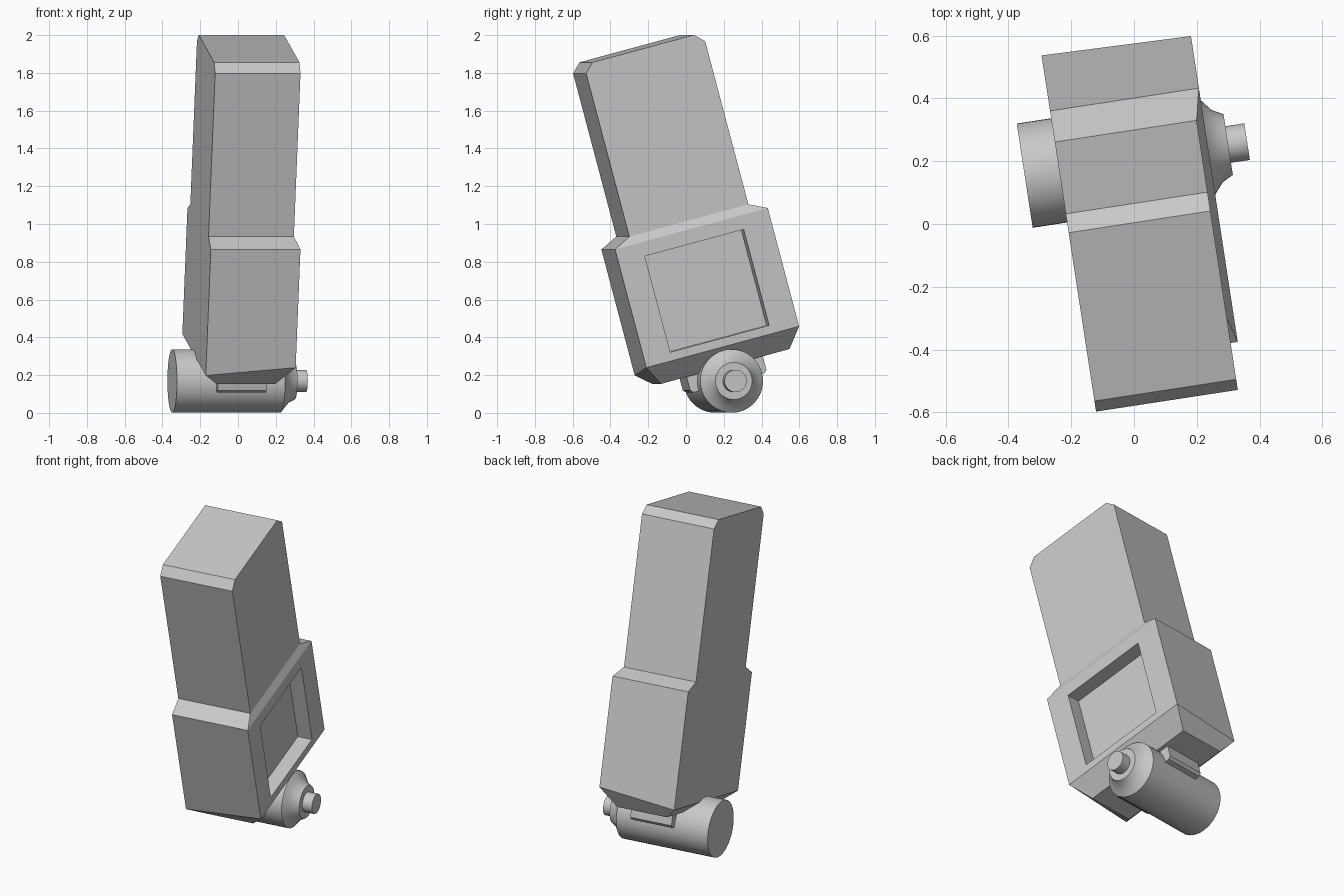
import bpy, bmesh, math
from mathutils import Matrix

if "Cube" in bpy.data.objects:
    bpy.data.objects.remove(bpy.data.objects["Cube"])

# Whole model leans forward and is turned slightly about the vertical
POSE = Matrix.Rotation(math.radians(8.7), 4, 'Z') @ Matrix.Rotation(math.radians(15), 4, 'X')

grey = bpy.data.materials.new("plain_grey")
grey.diffuse_color = (0.58, 0.58, 0.58, 1)
grey.use_nodes = True
grey.node_tree.nodes["Principled BSDF"].inputs["Base Color"].default_value = grey.diffuse_color


def finish(bm, name, smooth=False):
    bmesh.ops.recalc_face_normals(bm, faces=bm.faces)
    me = bpy.data.meshes.new(name)
    bm.to_mesh(me)
    bm.free()
    ob = bpy.data.objects.new(name, me)
    bpy.context.collection.objects.link(ob)
    ob.matrix_world = POSE
    me.materials.append(grey)
    if smooth:
        bpy.ops.object.select_all(action='DESELECT')
        ob.select_set(True)
        bpy.context.view_layer.objects.active = ob
        bpy.ops.object.shade_smooth_by_angle(angle=math.radians(30))
    return ob


def bridge(bm, a, b, skip=None):
    n = len(a)
    for i in range(n):
        if i != skip:
            bm.faces.new((a[i], a[(i + 1) % n], b[(i + 1) % n], b[i]))


def loft(bm, rings, skip=None):
    """Stack rectangles (x0, x1, y0, y1, z left, z right); skip = (level, side) left open."""
    loops = []
    for x0, x1, y0, y1, zl, zr in rings:
        loops.append([bm.verts.new(c) for c in
                      ((x0, y0, zl), (x1, y0, zr), (x1, y1, zr), (x0, y1, zl))])
    for k in range(len(loops) - 1):
        bridge(bm, loops[k], loops[k + 1], skip[1] if skip and skip[0] == k else None)
    bm.faces.new(loops[0])
    bm.faces.new(loops[-1])
    return loops


# Body: tapered foot, wide lower case, ledge, tall upper case with chamfered top
RIGHT = 0.27
bm = bmesh.new()
loops = loft(bm, [
    (-0.14, 0.176, -0.115, 0.597, 0.19, 0.19),
    (-0.21, RIGHT, -0.183, 0.664, 0.254, 0.297),
    (-0.21, RIGHT, -0.183, 0.664, 0.945, 0.945),
    (-0.21, 0.247, -0.088, 0.572, 0.99, 0.99),
    (-0.21, 0.247, -0.088, 0.572, 1.884, 1.884),
    (-0.21, 0.247, -0.040, 0.522, 1.932, 1.932),
], skip=(1, 1))
# Recessed panel in the right side of the lower case
lo, hi = loops[1], loops[2]
outer = [lo[1], lo[2], hi[2], hi[1]]
corners = ((-0.038, 0.343), (0.51, 0.343), (0.51, 0.869), (-0.038, 0.869))
rim = [bm.verts.new((RIGHT, y, z)) for y, z in corners]
floor = [bm.verts.new((RIGHT - 0.09, y, z)) for y, z in corners]
bridge(bm, outer, rim)
bridge(bm, rim, floor)
bm.faces.new(floor)
finish(bm, "body_case")

# Mounting block between body and barrel, with a small lower chamfer
bm = bmesh.new()
loft(bm, [
    (-0.109, 0.152, 0.045, 0.438, 0.10, 0.10),
    (-0.109, 0.152, 0.030, 0.453, 0.115, 0.115),
    (-0.109, 0.152, 0.030, 0.453, 0.20, 0.20),
])
finish(bm, "mounting_block")

# Barrel lying crosswise under the body: turned profile of (x, radius)
SIDES = 48
AXIS_Y, AXIS_Z = 0.2417, 0.110
profile = [(-0.321, 0.168), (0.258, 0.168), (0.275, 0.146), (0.300, 0.116),
           (0.335, 0.098), (0.335, 0.059), (0.396, 0.059)]
bm = bmesh.new()
turned = []
for x, r in profile:
    turned.append([bm.verts.new((x, AXIS_Y + r * math.cos(2 * math.pi * i / SIDES),
                                 AXIS_Z + r * math.sin(2 * math.pi * i / SIDES)))
                   for i in range(SIDES)])
for a, b in zip(turned, turned[1:]):
    bridge(bm, a, b)
bm.faces.new(turned[0])
bm.faces.new(turned[-1])
finish(bm, "barrel", smooth=True)
